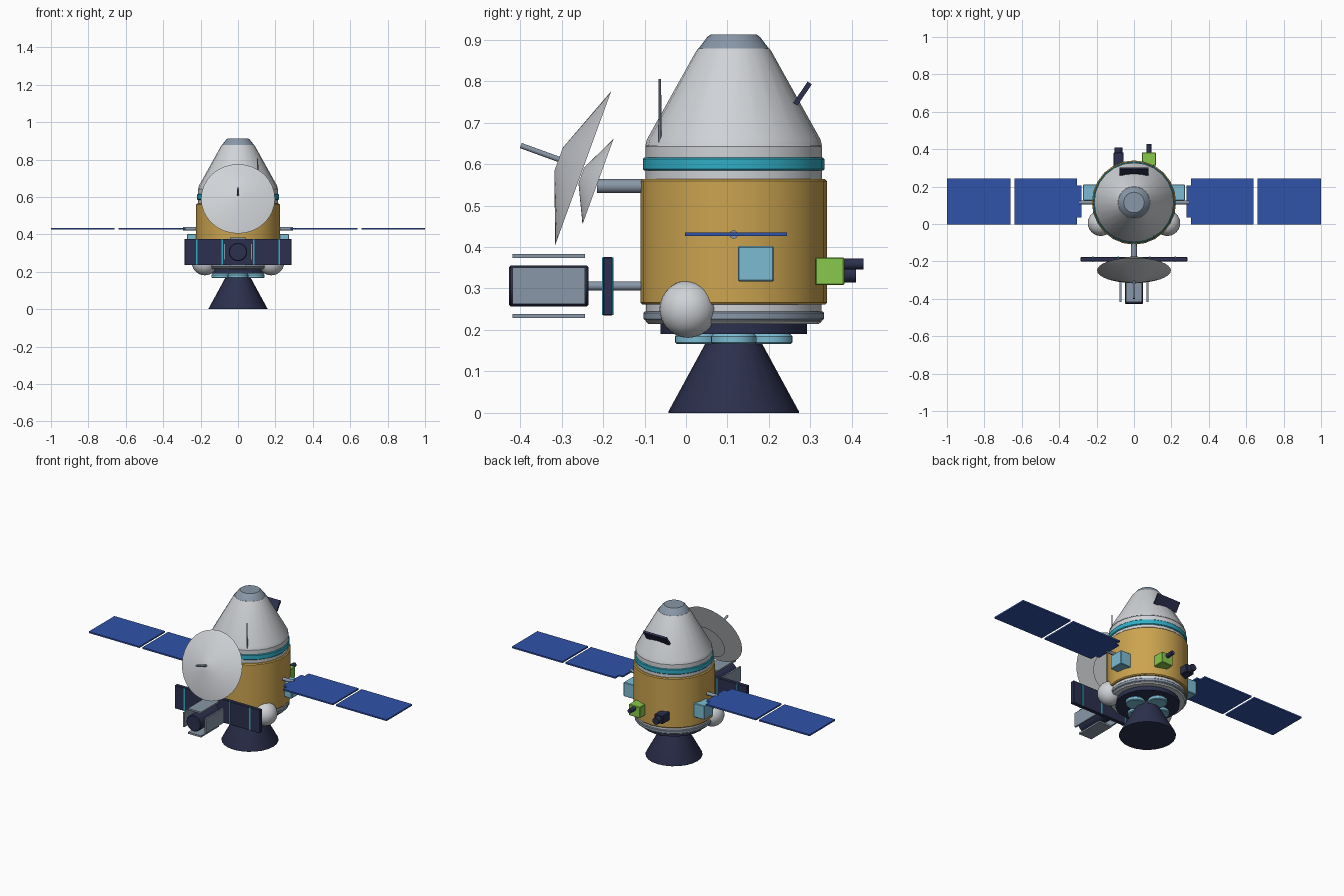
import bpy, bmesh, math
from mathutils import Vector

cube = bpy.data.objects.get("Cube")
if cube:
    bpy.data.objects.remove(cube, do_unlink=True)


def material(name, rgb):
    m = bpy.data.materials.new(name)
    m.use_nodes = True
    m.diffuse_color = (*rgb, 1)
    m.node_tree.nodes["Principled BSDF"].inputs["Base Color"].default_value = (*rgb, 1)
    return m


WHITE = material("light_grey", (0.63, 0.65, 0.68))
GREY = material("steel_grey", (0.25, 0.31, 0.39))
GOLD = material("gold_foil", (0.6, 0.37, 0.08))
TEAL = material("teal", (0.03, 0.42, 0.56))
CYAN = material("pale_cyan", (0.2, 0.5, 0.65))
NAVY = material("dark_navy", (0.025, 0.03, 0.075))
BLUE = material("solar_blue", (0.03, 0.085, 0.4))
GREEN = material("green", (0.25, 0.58, 0.07))

AXIS_Y = 0.115  # main body axis


def finish(name, bm, mat, smooth=True):
    bmesh.ops.recalc_face_normals(bm, faces=bm.faces)
    me = bpy.data.meshes.new(name)
    bm.to_mesh(me)
    bm.free()
    me.materials.append(mat)
    ob = bpy.data.objects.new(name, me)
    bpy.context.collection.objects.link(ob)
    if smooth:
        bpy.ops.object.select_all(action='DESELECT')
        ob.select_set(True)
        bpy.context.view_layer.objects.active = ob
        bpy.ops.object.shade_smooth_by_angle(angle=math.radians(30))
    return ob


def lathe(name, profile, mat, loc=(0, AXIS_Y, 0), axis=(0, 0, 1), sides=24):
    """Revolve (radius, height) points into a capped solid along an axis."""
    bm = bmesh.new()
    rings = []
    for r, h in profile:
        rings.append([bm.verts.new((r * math.cos(a), r * math.sin(a), h))
                      for a in (math.tau * i / sides for i in range(sides))])
    for lo, hi in zip(rings, rings[1:]):
        for i in range(sides):
            j = (i + 1) % sides
            bm.faces.new((lo[i], lo[j], hi[j], hi[i]))
    bm.faces.new(rings[0])
    bm.faces.new(rings[-1])
    ob = finish(name, bm, mat)
    ob.location = loc
    ob.rotation_euler = Vector(axis).to_track_quat('Z', 'Y').to_euler()
    return ob


def rod(name, start, end, r, mat, r2=None, sides=16):
    d = Vector(end) - Vector(start)
    return lathe(name, [(r, 0), (r if r2 is None else r2, d.length)], mat, start, d, sides)


def box(name, lo, hi, mat, bevel=0.0):
    lo, hi = Vector(lo), Vector(hi)
    bm = bmesh.new()
    bmesh.ops.create_cube(bm, size=1)
    bmesh.ops.scale(bm, vec=hi - lo, verts=bm.verts)
    ob = finish(name, bm, mat, False)
    ob.location = (lo + hi) / 2
    if bevel:
        b = ob.modifiers.new("edge", 'BEVEL')
        b.width, b.segments = bevel, 1
    return ob


# Main body stack
lathe("engine_bell", [(0.157, 0), (0.157, 0.004), (0.064, 0.175), (0.058, 0.195)], NAVY)
lathe("engine_plate", [(0.177, 0.19), (0.177, 0.214)], NAVY)
lathe("lower_hull", [(0.205, 0.214), (0.212, 0.22), (0.212, 0.265)], WHITE)
lathe("lower_ring", [(0.214, 0.223), (0.218, 0.227), (0.218, 0.241), (0.214, 0.245)], GREY)
lathe("service_module", [(0.22, 0.261), (0.225, 0.266), (0.225, 0.559), (0.22, 0.564)], GOLD)
lathe("upper_hull", [(0.213, 0.56), (0.213, 0.642), (0.21, 0.646)], WHITE)
lathe("teal_ring", [(0.215, 0.584), (0.219, 0.588), (0.219, 0.612), (0.215, 0.616)], TEAL)
lathe("crew_cone", [(0.213, 0.645), (0.209, 0.66), (0.092, 0.87), (0.086, 0.879)], WHITE)
lathe("docking_cap", [(0.086, 0.877), (0.08, 0.885), (0.064, 0.906), (0.055, 0.913)], GREY)

# Small discs around the engine throat
for i in range(4):
    a = i * math.pi / 2
    lathe(f"engine_disc_{i + 1}", [(0.05, 0.166), (0.055, 0.17), (0.055, 0.184), (0.05, 0.19)],
          CYAN, (0.087 * math.cos(a), AXIS_Y + 0.087 * math.sin(a), 0))

# Parts mirrored left and right
for side, s in (("left", 1), ("right", -1)):
    bm = bmesh.new()
    bmesh.ops.create_uvsphere(bm, u_segments=24, v_segments=14, radius=0.069)
    finish(f"{side}_tank", bm, WHITE).location = (s * 0.178, 0.005, 0.25)

    def sbox(name, x0, x1, y0, y1, z0, z1, mat, bevel=0.0):
        return box(f"{side}_{name}", (min(s * x0, s * x1), y0, z0),
                   (max(s * x0, s * x1), y1, z1), mat, bevel)

    sbox("equipment_box", 0.19, 0.272, 0.125, 0.212, 0.317, 0.402, CYAN, 0.003)
    sbox("panel_root", 0.28, 0.31, 0.035, 0.205, 0.426, 0.435, BLUE)
    sbox("inner_solar_panel", 0.305, 0.64, -0.003, 0.243, 0.426, 0.435, BLUE)
    sbox("outer_solar_panel", 0.66, 1.0, -0.003, 0.243, 0.426, 0.435, BLUE)
    rod(f"{side}_panel_shaft", (s * 0.2, AXIS_Y, 0.43), (s * 0.295, AXIS_Y, 0.43), 0.01, GREY)

# Dish antenna: two nested shells on a tilted axis
tilt = Vector((0, -0.94, 0.342))
dish = Vector((0, -0.248, 0.59))
lathe("large_dish", [(0.1975, 0), (0.03, 0.063)], WHITE, dish, tilt, 32)
lathe("small_dish", [(0.11, 0), (0.02, 0.043)], WHITE, (0, -0.212, 0.558), tilt, 32)
rod("dish_feed", dish + tilt * 0.055, dish + tilt * 0.16, 0.0065, GREY)
rod("dish_arm", (0, -0.215, 0.547), (0, -0.09, 0.547), 0.017, GREY)

# Whip antenna
rod("whip_antenna", (0.105, -0.063, 0.565), (0.105, -0.063, 0.805), 0.005, GREY, 0.003, 8)

# Forward radiator and instrument module
ZM = 0.306
rod("module_boom", (0, -0.25, ZM), (0, -0.09, ZM), 0.011, GREY)
box("radiator", (-0.285, -0.2, 0.235), (0.285, -0.177, 0.376), NAVY, 0.002)
for i, x in enumerate((-0.22, -0.085, 0.085, 0.22)):
    box(f"radiator_strip_{i + 1}", (x - 0.004, -0.202, 0.236), (x + 0.004, -0.175, 0.375), TEAL)
lathe("instrument_barrel", [(0.045, 0), (0.049, 0.004), (0.049, 0.188), (0.045, 0.192)],
      NAVY, (0, -0.427, ZM), (0, 1, 0))
for i in range(4):
    plate = box(f"barrel_shield_{i + 1}", (-0.044, -0.418, -0.005), (0.044, -0.243, 0.005), GREY)
    a = i * math.pi / 2
    plate.rotation_euler = (0, a, 0)
    plate.location = (0.072 * math.sin(a), -0.3305, ZM + 0.072 * math.cos(a))

# Rear instruments
box("green_box", (0.042, 0.312, 0.308), (0.118, 0.382, 0.375), GREEN, 0.003)
rod("green_box_nozzle", (0.08, 0.37, 0.359), (0.08, 0.428, 0.359), 0.013, NAVY)
box("camera_box", (-0.11, 0.31, 0.312), (-0.055, 0.382, 0.362), NAVY, 0.003)
rod("camera_lens", (-0.083, 0.37, 0.335), (-0.083, 0.41, 0.335), 0.021, NAVY)

# Tilted sensor plate on the cone
sensor = box("sensor_plate", (-0.078, -0.006, -0.031), (0.078, 0.006, 0.031), NAVY)
sensor.location = (0, 0.281, 0.77)
sensor.rotation_euler = (-math.radians(34), 0, 0)
